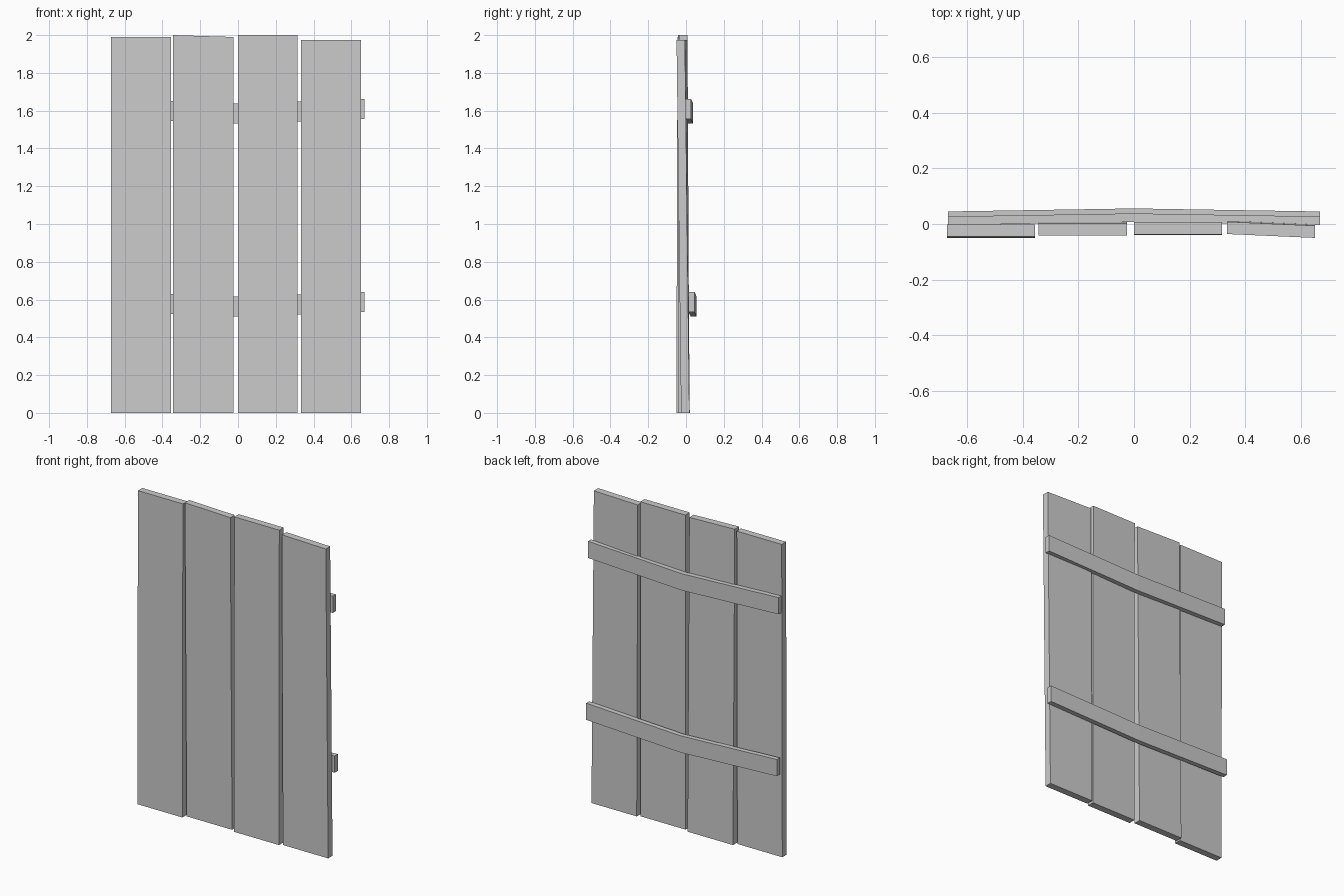
import bpy

if "Cube" in bpy.data.objects:
    bpy.data.objects.remove(bpy.data.objects["Cube"])


def mesh_object(name, verts, faces):
    mesh = bpy.data.meshes.new(name)
    mesh.from_pydata(verts, [], faces)
    mesh.update()
    obj = bpy.data.objects.new(name, mesh)
    bpy.context.collection.objects.link(obj)
    return obj


def loft(name, rings):
    """Join a row of four-cornered rings into one closed solid."""
    verts = [v for ring in rings for v in ring]
    n = len(rings)
    faces = [(3, 2, 1, 0), tuple(range(4 * n - 4, 4 * n))]
    for r in range(n - 1):
        for i in range(4):
            j = (i + 1) % 4
            faces.append((4 * r + i, 4 * r + j, 4 * r + 4 + j, 4 * r + 4 + i))
    return mesh_object(name, verts, faces)


def plank(name, x0, x1, bottom_y, top_y, top_z, depth=0.044):
    """Upright board; each pair gives its left and right value."""
    def ring(ys, zs):
        return [(x0, ys[0], zs[0]), (x1, ys[1], zs[1]),
                (x1, ys[1] + depth, zs[1]), (x0, ys[0] + depth, zs[0])]
    return loft(name, [ring(bottom_y, (0, 0)), ring(top_y, top_z)])


def rail(name, y, z, depth=0.031, height=0.106, bow=0.011, sag=0.024):
    """Cross batten, bent in the middle towards the back and down."""
    rings = []
    for x in (-0.67, 0.0, 0.67):
        t = 1 - abs(x) / 0.67
        ya, za = y + bow * t, z - sag * t
        rings.append([(x, ya, za), (x, ya + depth, za),
                      (x, ya + depth, za + height), (x, ya, za + height)])
    return loft(name, rings)


# Four uneven, slightly leaning boards
plank("plank_outer_left", -0.672, -0.356, (-0.051, -0.051), (-0.045, -0.045), (1.99, 1.99))
plank("plank_inner_left", -0.344, -0.025, (-0.024, -0.024), (-0.042, -0.042), (2.0, 1.99))
plank("plank_inner_right", 0.0, 0.316, (-0.040, -0.040), (-0.037, -0.037), (2.0, 2.0))
plank("plank_outer_right", 0.334, 0.652, (-0.026, -0.026), (-0.036, -0.050), (1.975, 1.975))

# Two bowed battens across the back
rail("upper_rail", -0.004, 1.556)
rail("lower_rail", 0.014, 0.534)
